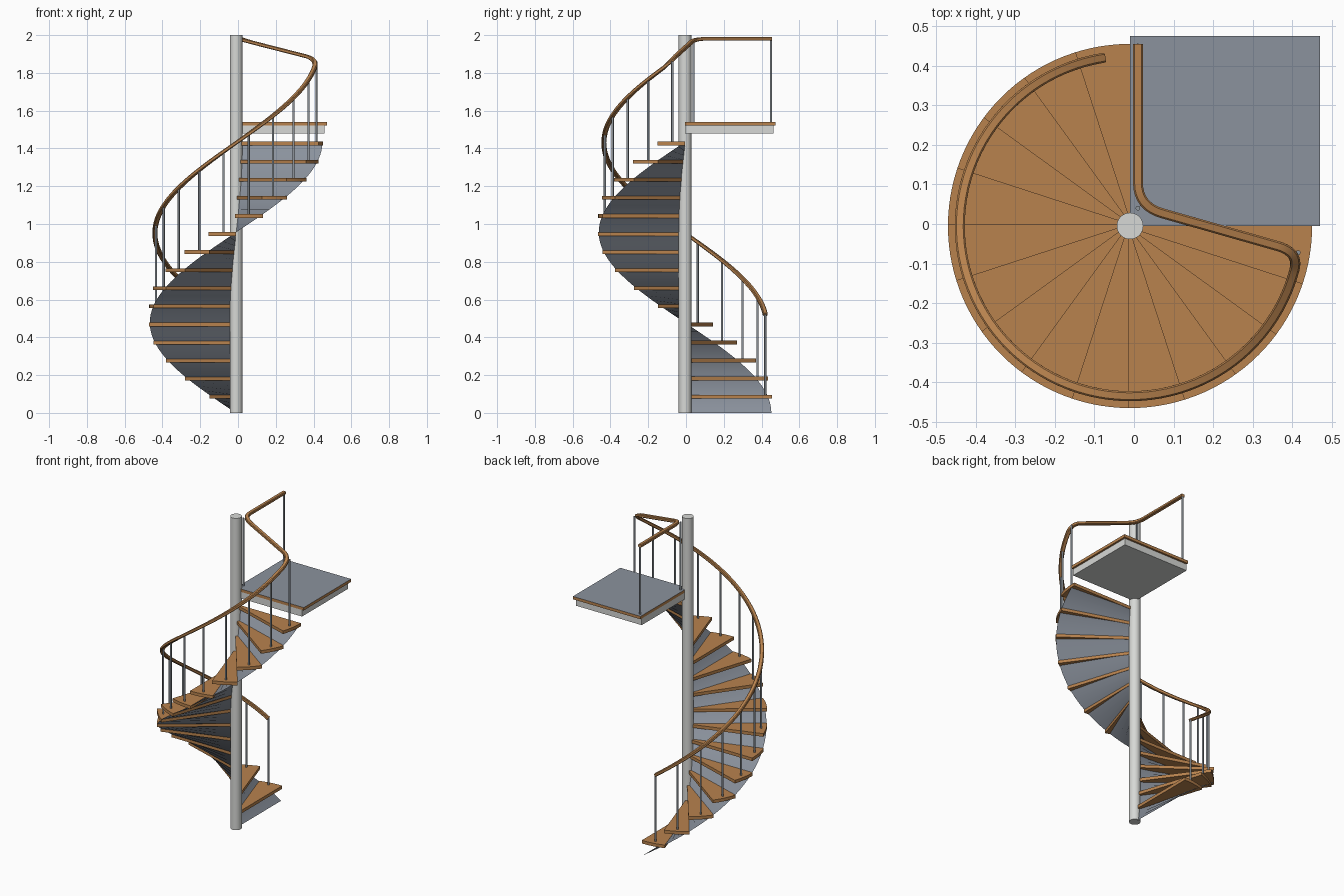
import bpy, bmesh, math
from mathutils import Vector

if "Cube" in bpy.data.objects:
    bpy.data.objects.remove(bpy.data.objects["Cube"])

CX, CY = -0.01, -0.005      # stair axis
RISE, STEP, COUNT = 0.0957, math.radians(18), 15
START = math.radians(90)
RAIL_R = 0.43
DECK_TOP = RISE * 16 + 0.009


def material(name, rgb):
    m = bpy.data.materials.new(name)
    m.diffuse_color = (*rgb, 1)
    m.use_nodes = True
    m.node_tree.nodes["Principled BSDF"].inputs["Base Color"].default_value = m.diffuse_color
    return m


WOOD = material("warm wood", (0.48, 0.225, 0.076))
WHITE = material("off white", (0.68, 0.69, 0.67))
GREY = material("blue grey", (0.26, 0.29, 0.34))
STEEL = material("steel grey", (0.28, 0.31, 0.34))


def polar(r, a, z):
    return Vector((CX + r * math.cos(a), CY + r * math.sin(a), z))


def finish(bm, name, mat, smooth=False):
    bmesh.ops.recalc_face_normals(bm, faces=bm.faces)
    me = bpy.data.meshes.new(name)
    bm.to_mesh(me)
    bm.free()
    ob = bpy.data.objects.new(name, me)
    me.materials.append(mat)
    bpy.context.collection.objects.link(ob)
    if smooth:
        bpy.ops.object.select_all(action='DESELECT')
        ob.select_set(True)
        bpy.context.view_layer.objects.active = ob
        bpy.ops.object.shade_smooth_by_angle(angle=math.radians(40))
    return ob


def prism(name, outline, z0, z1, mat):
    """Extrude a flat outline of (x, y) points from z0 to z1."""
    bm = bmesh.new()
    face = bm.faces.new([bm.verts.new((x, y, z0)) for x, y in outline])
    ext = bmesh.ops.extrude_face_region(bm, geom=[face])
    top = [v for v in ext["geom"] if isinstance(v, bmesh.types.BMVert)]
    bmesh.ops.translate(bm, verts=top, vec=(0, 0, z1 - z0))
    return finish(bm, name, mat)


def cylinder(name, x, y, z0, z1, r, sides, mat):
    bpy.ops.mesh.primitive_cylinder_add(vertices=sides, radius=r, depth=z1 - z0,
                                        location=(x, y, (z0 + z1) / 2))
    ob = bpy.context.object
    ob.name = name
    ob.data.materials.append(mat)
    bpy.ops.object.shade_smooth_by_angle(angle=math.radians(50))


def rail_height(a):
    return RISE * (a - START) / STEP + 0.473


# Central pole
cylinder("pole", CX, CY, 0, 2, 0.0335, 32, WHITE)

# Wedge treads, each with a baluster at its middle
for k in range(COUNT):
    a0 = START + k * STEP
    top = RISE * (k + 1)
    nose = Vector((math.sin(a0), -math.cos(a0))) * 0.005
    arc = [polar(0.46, a0 + STEP * i / 6, 0).xy for i in range(7)]
    outline = [Vector((CX, CY)), Vector((CX, CY)) + nose, arc[0] + nose] + arc[1:]
    prism("tread", outline, top - 0.02, top, WOOD)
    mid = a0 + STEP / 2
    p = polar(RAIL_R, mid, 0)
    cylinder("baluster", p.x, p.y, top, rail_height(mid), 0.006, 10, STEEL)

# Thin spiral sheet under the treads
bm = bmesh.new()
prev = None
for i in range(COUNT * 4 + 1):
    a, z = START + STEP * i / 4, RISE * i / 4
    pair = [bm.verts.new(polar(0.02, a, z - 0.001)), bm.verts.new(polar(0.457, a, z - 0.001))]
    if prev:
        bm.faces.new([prev[0], prev[1], pair[1], pair[0]])
    prev = pair
finish(bm, "spiral_underside", GREY, True)


def square(size):
    return [(CX, CY), (CX + size, CY), (CX + size, CY + size), (CX, CY + size)]


# Landing: slab, boards and grey top sheet
prism("landing_slab", square(0.468), 1.48, DECK_TOP - 0.018, WHITE)
prism("landing_boards", square(0.48), DECK_TOP - 0.018, DECK_TOP, WOOD)
prism("landing_sheet", square(0.48), DECK_TOP, DECK_TOP + 0.0006, GREY)

# Landing posts
for x, y in ((0.01, 0.04), (0.01, 0.45)):
    cylinder("landing_post", x, y, DECK_TOP, 1.975, 0.006, 10, STEEL)


def bend(a, b, c, n=8):
    """Rounded corner from a to c, pulled towards b."""
    a, b, c = Vector(a), Vector(b), Vector(c)
    return [a.lerp(b, i / n).lerp(b.lerp(c, i / n), i / n) for i in range(n + 1)]


# Handrail path: helix, rounded turn inward, rounded turn along the landing
a_first, a_last = START + STEP / 2, math.radians(345)
path = [polar(RAIL_R, a, rail_height(a)) for a in
        (a_first + (a_last - a_first) * i / 72 for i in range(73))]
path += bend(path[-1], (0.418, -0.07, 1.872), (0.36, -0.055, 1.888))[1:]
path += bend((0.075, 0.026, 1.961), (0.01, 0.043, 1.98), (0.01, 0.105, 1.98))
path.append(Vector((0.01, 0.455, 1.98)))

# Chamfered handrail section swept along the path, kept upright
W, H, C = 0.0125, 0.0095, 0.004
section = [(W, -H + C), (W, H - C), (W - C, H), (C - W, H),
           (-W, H - C), (-W, C - H), (C - W, -H), (W - C, -H)]
bm = bmesh.new()
rings = []
for i, p in enumerate(path):
    t = (path[min(i + 1, len(path) - 1)] - path[max(i - 1, 0)]).normalized()
    side = t.cross(Vector((0, 0, 1))).normalized()
    up = side.cross(t)
    rings.append([bm.verts.new(p + side * u + up * v) for u, v in section])
for r0, r1 in zip(rings, rings[1:]):
    for j in range(8):
        bm.faces.new([r0[j], r0[(j + 1) % 8], r1[(j + 1) % 8], r1[j]])
bm.faces.new(rings[0])
bm.faces.new(rings[-1])
finish(bm, "handrail", WOOD, True)
